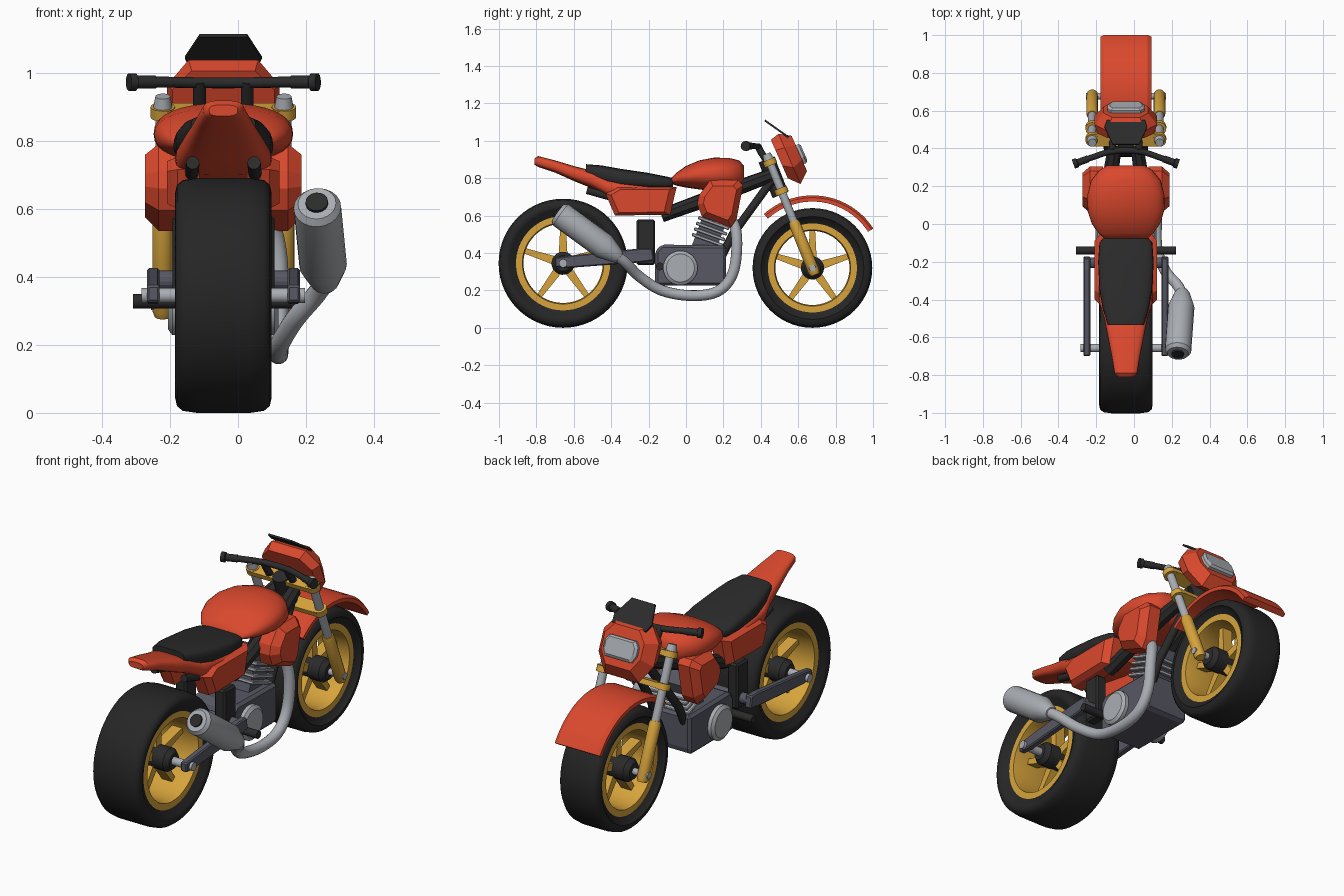
import bpy, bmesh, math
from mathutils import Vector as V

if "Cube" in bpy.data.objects:
    bpy.data.objects.remove(bpy.data.objects["Cube"])

CX = -0.043          # bike centre line (exhaust sticks out to the right)

def material(name, r, g, b):
    m = bpy.data.materials.new(name)
    m.diffuse_color = (r, g, b, 1)
    m.use_nodes = True
    m.node_tree.nodes["Principled BSDF"].inputs["Base Color"].default_value = m.diffuse_color
    return m

RED = material("red paint", .70, .065, .026)
GOLD = material("gold metal", .68, .37, .045)
RUBBER = material("tyre rubber", .019, .019, .019)
BLACK = material("black trim", .024, .024, .025)
STEEL = material("dark steel", .095, .098, .125)
SILVER = material("silver metal", .40, .42, .45)

def make(name, parts, mat, angle=35, bevel=0):
    """Each part is (rings, wrap): rings of points skinned into one solid."""
    bm = bmesh.new()
    for rings, wrap in parts:
        vs = [[bm.verts.new((p[0] + CX, p[1], p[2])) for p in r] for r in rings]
        n, k = len(vs), len(vs[0])
        for i in range(n if wrap else n - 1):
            a, b = vs[i], vs[(i + 1) % n]
            for j in range(k):
                bm.faces.new((a[j], a[(j + 1) % k], b[(j + 1) % k], b[j]))
        if not wrap:
            bm.faces.new(vs[0])
            bm.faces.new(vs[-1])
    bmesh.ops.recalc_face_normals(bm, faces=bm.faces)
    me = bpy.data.meshes.new(name)
    bm.to_mesh(me)
    bm.free()
    me.materials.append(mat)
    ob = bpy.data.objects.new(name, me)
    bpy.context.collection.objects.link(ob)
    if bevel:
        m = ob.modifiers.new("bevel", 'BEVEL')
        m.width, m.segments, m.limit_method = bevel, 1, 'ANGLE'
    elif angle:
        bpy.ops.object.select_all(action='DESELECT')
        ob.select_set(True)
        bpy.context.view_layer.objects.active = ob
        bpy.ops.object.shade_smooth_by_angle(angle=math.radians(angle))
    return ob

def tube(pts, radii, seg=16):
    pts = [V(p) for p in pts]
    if not isinstance(radii, (list, tuple)):
        radii = [radii] * len(pts)
    rings, u = [], V((.31, .83, .47))
    for i, p in enumerate(pts):
        t = (pts[min(i + 1, len(pts) - 1)] - pts[max(i - 1, 0)]).normalized()
        u = (u - t * u.dot(t)).normalized()
        w = t.cross(u)
        rings.append([p + radii[i] * (u * math.cos(a) + w * math.sin(a))
                      for a in (2 * math.pi * j / seg for j in range(seg))])
    return rings, False

def smooth_path(p, n=6):
    p = [V(q) for q in p]
    p = [2 * p[0] - p[1]] + p + [2 * p[-1] - p[-2]]
    out = []
    for a, b, c, d in zip(p, p[1:], p[2:], p[3:]):
        for i in range(n):
            t = i / n
            out.append(.5 * (2 * b + (c - a) * t + (2 * a - 5 * b + 4 * c - d) * t * t
                             + (3 * b - a - 3 * c + d) * t ** 3))
    return out + [p[-2]]

def prism(poly, x0, x1):
    return [[(x, y, z) for y, z in poly] for x in (x0, x1)], False

def rect(y0, y1, z0, z1):
    return [(y0, z0), (y1, z0), (y1, z1), (y0, z1)]

def tilted(cy, cz, w, h, ang):
    c, s = math.cos(ang), math.sin(ang)
    return [(cy + a * c - b * s, cz + a * s + b * c)
            for a, b in ((-w, -h), (w, -h), (w, h), (-w, h))]

def shell(secs, e=2.5, seg=24):
    """Loft of rounded cross-sections (y, half width, z bottom, z top)."""
    f = lambda v: math.copysign(abs(v) ** (2 / e), v)
    return [[(w * f(math.cos(a)), y, (b + t) / 2 + (t - b) / 2 * f(math.sin(a)))
             for a in (2 * math.pi * j / seg for j in range(seg))]
            for y, w, b, t in secs], False

def faceted(poly, s, x0, x1, x2, k):
    """Side cover whose outer face is a shrunken copy of its outline."""
    cy, cz = (sum(p[i] for p in poly) / len(poly) for i in (0, 1))
    return [[(s * x, cy + (y - cy) * q, cz + (z - cz) * q) for y, z in poly]
            for x, q in ((x0, 1), (x1, 1), (x2, k))], False

def lathe(profile, cy, cz, seg=56):
    return [[(x, cy + r * math.cos(a), cz + r * math.sin(a)) for x, r in profile]
            for a in (2 * math.pi * j / seg for j in range(seg))], True

# Wheels
def wheel(name, cy, R, hw, rim):
    side = [(.78 * hw, rim - .005), (.94 * hw, rim + .035), (hw, R - .045),
            (.96 * hw, R - .02), (.84 * hw, R - .006), (.55 * hw, R)]
    make(name + "_tyre", [lathe(side + [(-x, r) for x, r in side[::-1]], cy, R)], RUBBER, 50)
    b = .8 * hw
    make(name + "_rim", [lathe([(b, rim), (b, rim - .034), (.6 * b, rim - .04), (-.6 * b, rim - .04),
                                (-b, rim - .034), (-b, rim)], cy, R)], GOLD, 40)
    spokes = []
    for i in range(5):
        a = math.radians(90 + 72 * i)
        d, t = V((0, math.cos(a), math.sin(a))), V((0, -math.sin(a), math.cos(a)))
        spokes.append(([[V((sx * .03, cy, R)) + d * r + t * (st * w)
                         for sx, st in ((-1, -1), (1, -1), (1, 1), (-1, 1))]
                        for r, w in ((.03, .024), (rim - .03, .014))], False))
    make(name + "_spokes", spokes, GOLD, 0)
    make(name + "_hub", [tube([(x, cy, R) for x in (-.12, -.095, -.04, .04, .095, .12)],
                              [.042, .062, .062, .062, .062, .042], 20)], BLACK, 30)

wheel("rear_wheel", -.657, .345, .142, .252)
wheel("front_wheel", .676, .32, .118, .238)
make("rear_axle", [tube([(-.24, -.657, .345), (.24, -.657, .345)], .022)], SILVER)
make("front_axle", [tube([(-.212, .676, .32), (.212, .676, .32)], .018)], SILVER)

# Swingarm, foot pegs, black side boxes
arm = [(-.70, .325), (-.70, .375), (-.63, .385), (-.24, .425), (-.18, .425), (-.17, .36), (-.24, .35), (-.63, .32)]
make("swingarm", [prism(arm, s * .188, s * .225) for s in (-1, 1)]
     + [tube([(-.2, -.205, .39), (.2, -.205, .39)], .028)], STEEL, 0, .006)
make("foot_pegs", [tube([(-.265, -.14, .328), (.265, -.14, .328)], .021)], BLACK)
make("side_boxes", [prism(rect(-.265, -.165, .335, .58), s * .085, s * .15) for s in (-1, 1)], BLACK, 0, .01)

# Engine
make("engine_block", [prism([(-.165, .225), (.2, .225), (.215, .25), (.215, .44), (-.13, .445), (-.165, .41)],
                            -.13, .13)], STEEL, 0, .015)
make("engine_covers", [tube([(s * x, -.03, .32) for x in (.12, .15, .162)], [.092, .092, .075], 28)
                       for s in (-1, 1)], SILVER, 30)
lean = -.35
up = V((0, .34, .94))
make("cylinder", [prism(tilted(.13, .52, .065, .11, lean), -.085, .085)], STEEL, 0)
make("cylinder_fins", [prism(tilted(.115 + .34 * d, .47 + .94 * d, .088, .009, lean), -.11, .11)
                       for d in (0, .032, .064, .096)], SILVER, 0, .004)

# Exhaust
p0, p1 = V((.298, -.37, .385)), V((.275, -.685, .615))
path = smooth_path([(.10, .17, .60), (.135, .25, .565), (.16, .272, .45), (.162, .25, .29), (.162, .17, .195),
                    (.162, .03, .172), (.165, -.13, .20), (.21, -.25, .275), (.27, -.32, .345), p0])
make("exhaust_pipe", [tube(path, .029)], SILVER, 60)
L = lambda t: p0.lerp(p1, t)
make("muffler", [tube([L(t) for t in (-.05, .0, .22, .95, 1.0)], [.03, .042, .07, .07, .056], 20)], SILVER, 30)
make("muffler_tip", [tube([L(.95), L(1.025)], .033)], BLACK)

# Frame
beams = []
for s in (-1, 1):
    beams += [tube([(s * .05, .47, .82), (s * .09, .2, .72), (s * .10, -.13, .60)], [.036, .042, .036], 8),
              tube([(s * .05, .46, .79), (s * .085, .25, .50), (s * .085, .15, .30)], .022, 10),
              tube([(s * .09, -.53, .735), (s * .10, -.12, .62)], .02, 10)]
beams.append(tube([(0, .505, .71), (0, .43, .90)], .045))
make("frame", beams, BLACK, 40)

# Bodywork
make("fuel_tank", [shell([(-.08, .11, .77, .80), (-.05, .145, .76, .83), (0, .18, .75, .865), (.07, .203, .74, .895),
                          (.15, .205, .73, .91), (.23, .185, .73, .908), (.285, .14, .74, .895),
                          (.31, .10, .77, .865)], 2.3, 32)], RED, 50)
make("tail", [shell([(-.81, .042, .872, .905), (-.79, .06, .86, .918), (-.7, .075, .83, .895), (-.6, .095, .785, .865),
                     (-.5, .115, .745, .84), (-.42, .14, .70, .80), (-.2, .15, .66, .77), (-.08, .13, .66, .76)], 3)],
     RED, 40)
make("seat", [shell([(-.535, .095, .81, .875), (-.45, .122, .775, .868), (-.35, .14, .75, .85), (-.2, .147, .742, .828),
                     (-.1, .14, .742, .808), (-.07, .115, .75, .80)], 3.5)], BLACK, 40)
panel = [(-.43, .715), (-.37, .752), (-.05, .752), (-.085, .605), (-.38, .60)]
shroud = [(.06, .66), (.07, .71), (.13, .79), (.28, .79), (.305, .76), (.27, .58), (.24, .535), (.085, .595)]
make("side_panels", [faceted(panel, s, .07, .135, .165, .82) for s in (-1, 1)], RED, 0)
make("tank_shrouds", [faceted(shroud, s, .12, .19, .23, .72) for s in (-1, 1)], RED, 0)

# Front fork
F = lambda t: (.676 - .246 * t, .32 + .61 * t)      # along the fork: axle t=0, top t=1
rake = math.atan2(.246, .61)
legs, stanchions, clamps = [], [], []
for s in (-1, 1):
    P = lambda t: (s * .178, *F(t))
    legs.append(tube([P(-.06), P(-.03), P(.38), P(.41)], [.024, .031, .031, .026]))
    stanchions += [tube([P(.35), P(.98)], .022), tube([P(.95), P(1.0)], [.028, .022])]
    clamps += [tube([P(t - .025), P(t + .025)], .036) for t in (.675, .925)]
clamps += [prism(tilted(*F(t), .036, .014, rake), -.18, .18) for t in (.675, .925)]
make("fork_legs", legs, GOLD)
make("fork_tubes", stanchions, SILVER)
make("fork_clamps", clamps, GOLD, 30)

# Handlebar, risers, grips
bar = smooth_path([(-.27, .32, .972), (-.18, .352, .972), (-.07, .385, .97), (.07, .385, .97),
                   (.18, .352, .972), (.27, .32, .972)])
make("handlebar", [tube(bar, .016, 12)], BLACK, 60)
make("bar_risers", [tube([(s * .07, .44, .88), (s * .07, .40, .94), (s * .07, .382, .975)], .019, 12)
                    for s in (-1, 1)], BLACK, 60)
make("grips", [tube([(s * .20, .345, .972), (s * .255, .325, .972), (s * .258, .324, .972), (s * .278, .317, .972)],
                    [.019, .019, .026, .026]) for s in (-1, 1)], BLACK)

# Front fender arc
def fender_ring(a):
    c, s = math.cos(a), math.sin(a)
    return [(x, .676 + r * c, .32 + r * s) for x, r in
            ((-.135, .355), (.135, .355), (.135, .376), (.115, .388), (-.115, .388), (-.135, .376))]
make("front_fender", [([fender_ring(math.radians(33 + 99 * i / 20)) for i in range(21)], False)], RED, 30)

# Headlight fairing: octagons in a plane tilted with the fork
def face_ring(t, w, lo, hi, k=.62):
    m, h = (lo + hi) / 2, (hi - lo) / 2
    oct_ = [(w * k, 1), (w, .45), (w, -.35), (w * k, -1), (-w * k, -1), (-w, -.35), (-w, .45), (-w * k, 1)]
    return [(x, .50 + .915 * t - .40 * (m + h * q), .90 + .40 * t + .915 * (m + h * q)) for x, q in oct_]
make("headlight_fairing", [([face_ring(0, .15, -.11, .115), face_ring(.05, .165, -.165, .128),
                             face_ring(.11, .118, -.115, .09)], False)], RED, 0)
make("headlight", [([face_ring(.10, .098, -.075, .035, .8), face_ring(.125, .098, -.075, .035, .8),
                     face_ring(.135, .085, -.062, .025, .8)], False)], SILVER, 0)

# Windscreen: thin tilted plate
outline = [(-.10, .545, 1.015), (-.113, .51, 1.04), (-.07, .418, 1.105),
           (.07, .418, 1.105), (.113, .51, 1.04), (.10, .545, 1.015)]
make("windscreen", [([outline, [(x, y + .006, z + .008) for x, y, z in outline]], False)], BLACK, 0)
